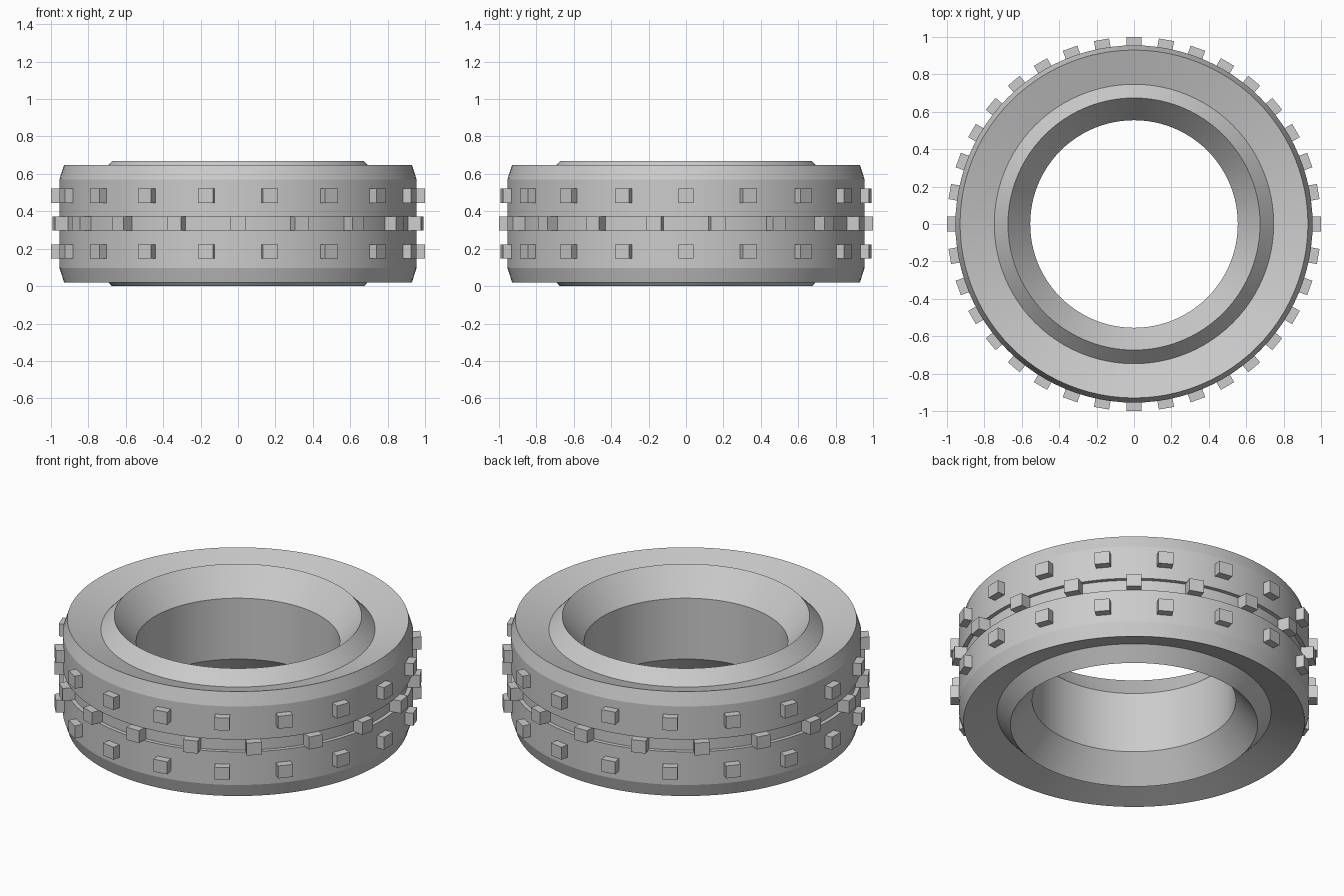
import bpy, bmesh, math
from mathutils import Matrix

if "Cube" in bpy.data.objects:
    bpy.data.objects.remove(bpy.data.objects["Cube"])

MID = 0.334   # height of the mirror plane
SEG = 96


def finish(name, bm):
    bmesh.ops.recalc_face_normals(bm, faces=bm.faces)
    me = bpy.data.meshes.new(name)
    bm.to_mesh(me)
    bm.free()
    ob = bpy.data.objects.new(name, me)
    bpy.context.collection.objects.link(ob)
    return ob


def lathe(name, half):
    # half profile (radius, height above mid plane), mirrored downwards into a closed loop
    loop = half + [(r, -h) for r, h in reversed(half)]
    bm = bmesh.new()
    rings = []
    for i in range(SEG):
        a = 2 * math.pi * i / SEG
        rings.append([bm.verts.new((r * math.cos(a), r * math.sin(a), MID + h)) for r, h in loop])
    n = len(loop)
    for i in range(SEG):
        p, q = rings[i], rings[(i + 1) % SEG]
        for j in range(n):
            k = (j + 1) % n
            bm.faces.new((p[j], q[j], q[k], p[k]))
    ob = finish(name, bm)
    bpy.context.view_layer.objects.active = ob
    ob.select_set(True)
    bpy.ops.object.shade_smooth_by_angle(angle=math.radians(10))
    ob.select_set(False)
    return ob


def tread_row(name, z, start):
    # ring of 18 small blocks
    bm = bmesh.new()
    for i in range(18):
        m = (Matrix.Rotation(math.radians(start + 20 * i), 4, 'Z')
             @ Matrix.Translation((0.96, 0, z))
             @ Matrix.Diagonal((0.08, 0.082, 0.075, 1)))
        bmesh.ops.create_cube(bm, size=1, matrix=m)
    return finish(name, bm)


# tyre body: bore, funnel, raised bead, dished sidewall, shoulder, tread, groove
lathe("tyre_body", [
    (0.555, 0.183), (0.674, 0.334), (0.747, 0.256), (0.93, 0.314),
    (0.955, 0.236), (0.955, 0.037), (0.932, 0.037)])

# tread blocks: two side rows and a staggered centre row in the groove
tread_row("tread_blocks_upper", MID + 0.149, 0)
tread_row("tread_blocks_lower", MID - 0.149, 0)
tread_row("tread_blocks_centre", MID, 10)
